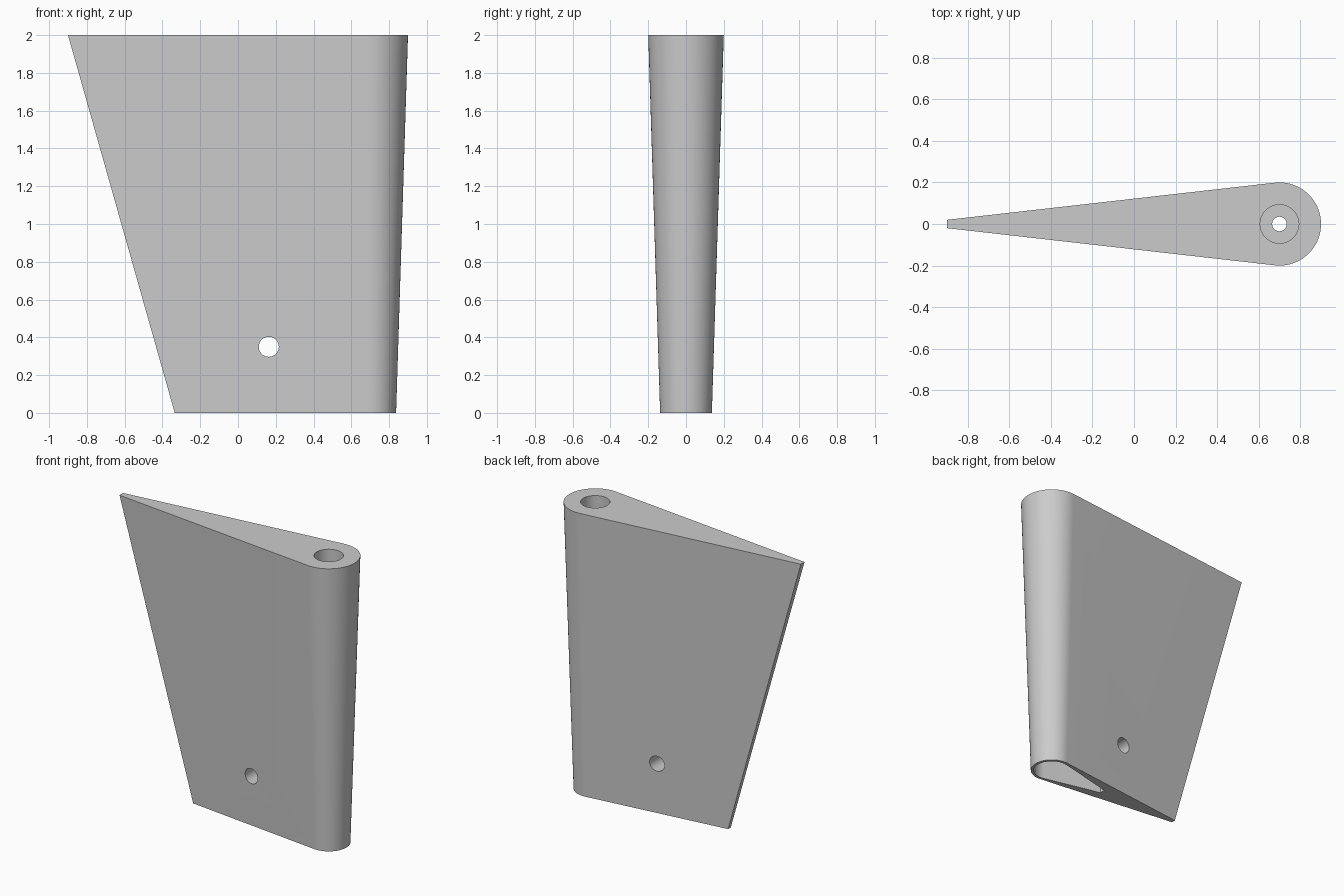
import bpy
import bmesh
from math import pi, cos, sin, acos, atan2, hypot, radians

cube = bpy.data.objects.get("Cube")
if cube:
    bpy.data.objects.remove(cube, do_unlink=True)

PIVOT = 0.7  # x of the vertical hinge axis

grey = bpy.data.materials.new("light grey plastic")
grey.use_nodes = True
grey.diffuse_color = (0.6, 0.6, 0.6, 1)
grey.node_tree.nodes["Principled BSDF"].inputs["Base Color"].default_value = (0.6, 0.6, 0.6, 1)


def teardrop(radius, tail_x, half, segments=48):
    """Round nose on the pivot, with straight tangent sides to a blunt tail."""
    length = PIVOT - tail_x
    a = pi - atan2(half, length) - acos(radius / hypot(length, half))
    nose = [(PIVOT + radius * cos(t), radius * sin(t))
            for t in (-a + 2 * a * i / segments for i in range(segments + 1))]
    return nose + [(tail_x, half), (tail_x, -half)]


def loft(name, low, z0, high, z1):
    """Solid between two outlines with the same number of points."""
    bm = bmesh.new()
    lo = [bm.verts.new((x, y, z0)) for x, y in low]
    hi = [bm.verts.new((x, y, z1)) for x, y in high]
    bm.faces.new(lo[::-1])
    bm.faces.new(hi)
    for i in range(len(lo)):
        j = (i + 1) % len(lo)
        bm.faces.new((lo[i], lo[j], hi[j], hi[i]))
    mesh = bpy.data.meshes.new(name)
    bm.to_mesh(mesh)
    bm.free()
    mesh.materials.append(grey)
    ob = bpy.data.objects.new(name, mesh)
    bpy.context.collection.objects.link(ob)
    return ob


def cylinder(radius, location, depth, rotation=(0, 0, 0)):
    bpy.ops.mesh.primitive_cylinder_add(vertices=48, radius=radius, depth=depth,
                                        location=location, rotation=rotation)
    ob = bpy.context.object
    ob.data.materials.append(grey)
    return ob


# Tapered blade
blade = loft("fin_blade", teardrop(0.137, -0.335, 0.015), 0,
             teardrop(0.2, -0.9, 0.02), 2)

# Cutters: arm pocket below, hub recess, access bore above, screw hole, side hole
pocket = teardrop(0.118, 0.27, 0.02)
cutters = [
    loft("arm_pocket_cutter", pocket, -0.1, pocket, 0.16),
    cylinder(0.112, (PIVOT, 0, 0.1), 0.3),
    cylinder(0.093, (PIVOT, 0, 1.25), 1.7),
    cylinder(0.035, (PIVOT, 0, 0.35), 0.6),
    cylinder(0.053, (0.163, 0, 0.35), 1, (pi / 2, 0, 0)),
]

bpy.ops.object.select_all(action="DESELECT")
blade.select_set(True)
bpy.context.view_layer.objects.active = blade
for cutter in cutters:
    cutter.hide_render = True
    mod = blade.modifiers.new("cut", "BOOLEAN")
    mod.operation = "DIFFERENCE"
    mod.solver = "EXACT"
    mod.object = cutter
    bpy.ops.object.modifier_apply(modifier=mod.name)
    bpy.data.objects.remove(cutter, do_unlink=True)

bpy.ops.object.shade_smooth_by_angle(angle=radians(30))
